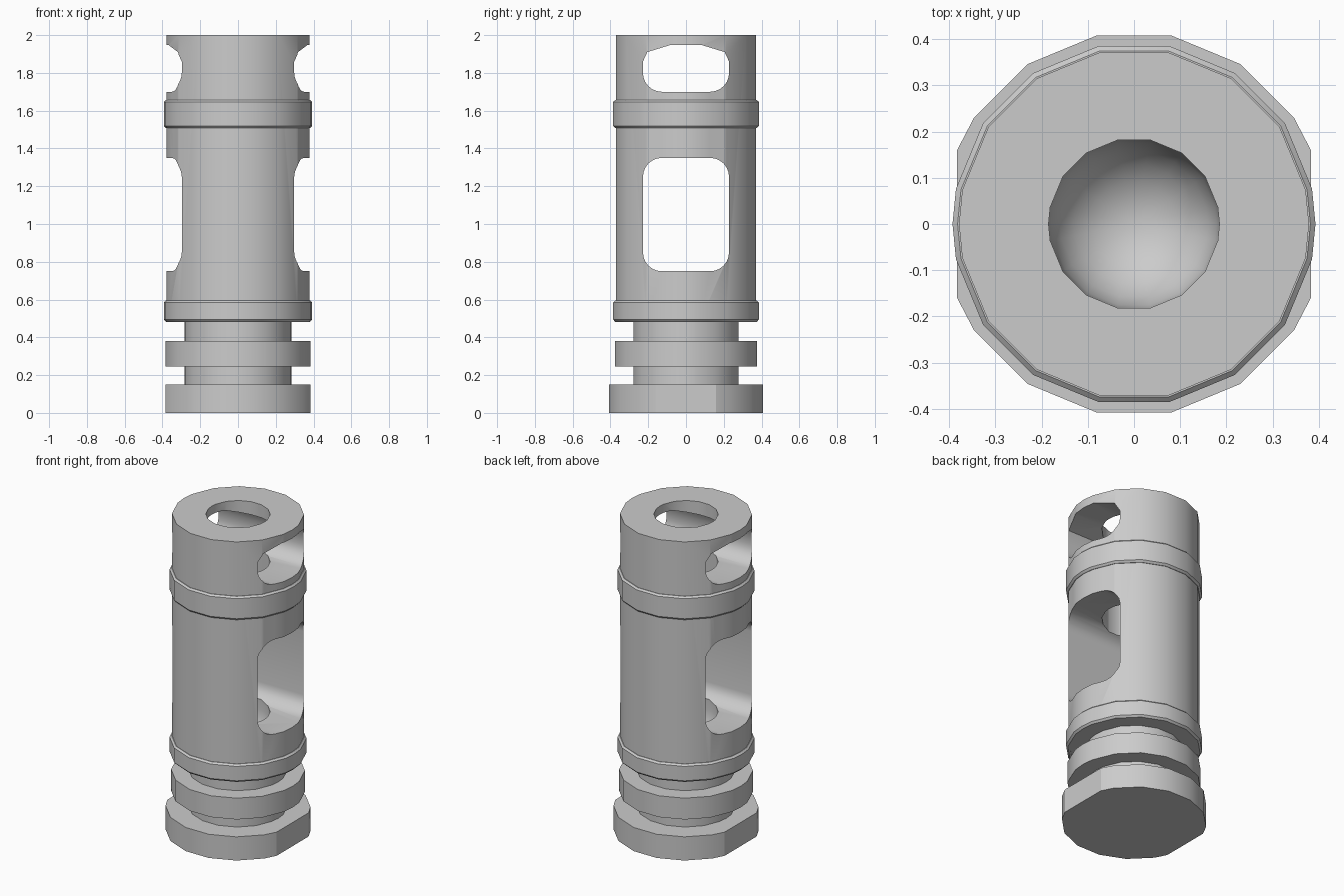
import bpy, bmesh
from math import cos, sin, pi, radians

if "Cube" in bpy.data.objects:
    bpy.data.objects.remove(bpy.data.objects["Cube"], do_unlink=True)

STEEL = (0.6, 0.6, 0.6, 1)
steel = bpy.data.materials.new("grey steel")
steel.use_nodes = True
steel.diffuse_color = STEEL
steel.node_tree.nodes["Principled BSDF"].inputs["Base Color"].default_value = STEEL

# Sixteen sides turned half a step, plus a corner on each end of the x axis
ANGLES = sorted([(i + 0.5) * pi / 8 for i in range(16)] + [0, pi])


def make(name, bm):
    bmesh.ops.remove_doubles(bm, verts=bm.verts, dist=1e-5)
    bmesh.ops.recalc_face_normals(bm, faces=bm.faces)
    mesh = bpy.data.meshes.new(name)
    bm.to_mesh(mesh)
    bm.free()
    mesh.materials.append(steel)
    obj = bpy.data.objects.new(name, mesh)
    bpy.context.collection.objects.link(obj)
    return obj


def activate(obj):
    bpy.ops.object.select_all(action='DESELECT')
    obj.select_set(True)
    bpy.context.view_layer.objects.active = obj


def smooth(obj, angle=25):
    activate(obj)
    bpy.ops.object.shade_smooth_by_angle(angle=radians(angle))


def lathe(name, profile):
    """Spin a closed (radius, height) outline that starts and ends on the axis or loops."""
    bm = bmesh.new()
    rings = [[bm.verts.new((r * cos(a), r * sin(a), z)) for a in ANGLES] for r, z in profile]
    n = len(ANGLES)
    pairs = list(zip(rings, rings[1:]))
    for low, high in pairs:
        for i in range(n):
            j = (i + 1) % n
            bm.faces.new((low[i], low[j], high[j], high[i]))
    bmesh.ops.dissolve_degenerate(bm, dist=1e-5, edges=bm.edges)
    return make(name, bm)


def disc(name, r, z0, z1, bevel=0):
    return lathe(name, [(0, z0), (r - bevel, z0), (r, z0 + bevel),
                        (r, z1 - bevel), (r - bevel, z1), (0, z1)]
                 if bevel else [(0, z0), (r, z0), (r, z1), (0, z1)])


def prism_x(name, outline):
    """Long prism along x from a (y, z) outline."""
    bm = bmesh.new()
    face = bm.faces.new([bm.verts.new((-1, y, z)) for y, z in outline])
    new = bmesh.ops.extrude_face_region(bm, geom=[face])["geom"]
    bmesh.ops.translate(bm, vec=(2, 0, 0), verts=[v for v in new if isinstance(v, bmesh.types.BMVert)])
    return make(name, bm)


def corner(y, z, r, start, steps=6):
    return [(y + r * cos(start + pi / 2 * i / steps), z + r * sin(start + pi / 2 * i / steps))
            for i in range(steps + 1)]


# Base plate with two wrench flats
base = disc("base_plate", 0.416, 0, 0.15)
for v in base.data.vertices:
    if abs(v.co.x) > 0.38:
        v.co.x = 0.383 if v.co.x > 0 else -0.383
        if abs(v.co.y) > 0.01:
            v.co.y = 0.16 if v.co.y > 0 else -0.16
smooth(base)

# Necks, flange and raised bands
smooth(disc("lower_neck", 0.283, 0.15, 0.25))
smooth(disc("flange", 0.384, 0.245, 0.38))
smooth(disc("upper_neck", 0.283, 0.38, 0.49))


def band(name, z0, z1):
    smooth(lathe(name, [(0.37, z0), (0.382, z0), (0.393, z0 + 0.012), (0.393, z1 - 0.01),
                        (0.382, z1), (0.37, z1), (0.37, z0)]))


band("lower_band", 0.482, 0.595)
band("upper_band", 1.508, 1.657)

# Barrel with a blind, round-bottomed bore
R, BORE = 0.379, 0.185
bowl = [(BORE * cos(t * pi / 12), 0.7 - BORE * sin(t * pi / 12)) for t in range(7)]
barrel = lathe("barrel", [(0, 0.484), (R, 0.484), (R, 2), (BORE, 2)] + bowl[:-1] + [(0, 0.7 - BORE)])

# Side ports cut straight through the barrel
W, C = 0.228, 0.1
long_port = (corner(W - C, 1.35 - C, C, 0) + corner(C - W, 1.35 - C, C, pi / 2)
             + corner(C - W, 0.75 + C, C, pi) + corner(W - C, 0.75 + C, C, 1.5 * pi))
short_port = ([(W, 1.86), (0.205, 1.91), (0.085, 1.947), (-0.085, 1.947), (-0.205, 1.91), (-W, 1.86)]
              + corner(C - W, 1.7 + C, C, pi) + corner(W - C, 1.7 + C, C, 1.5 * pi))
for name, outline in (("long_port_cutter", long_port), ("short_port_cutter", short_port)):
    cutter = prism_x(name, outline)
    cutter.hide_render = True
    mod = barrel.modifiers.new(name, 'BOOLEAN')
    mod.operation, mod.solver, mod.object = 'DIFFERENCE', 'EXACT', cutter
    activate(barrel)
    bpy.ops.object.modifier_apply(modifier=mod.name)
    bpy.data.objects.remove(cutter, do_unlink=True)
smooth(barrel, 30)
